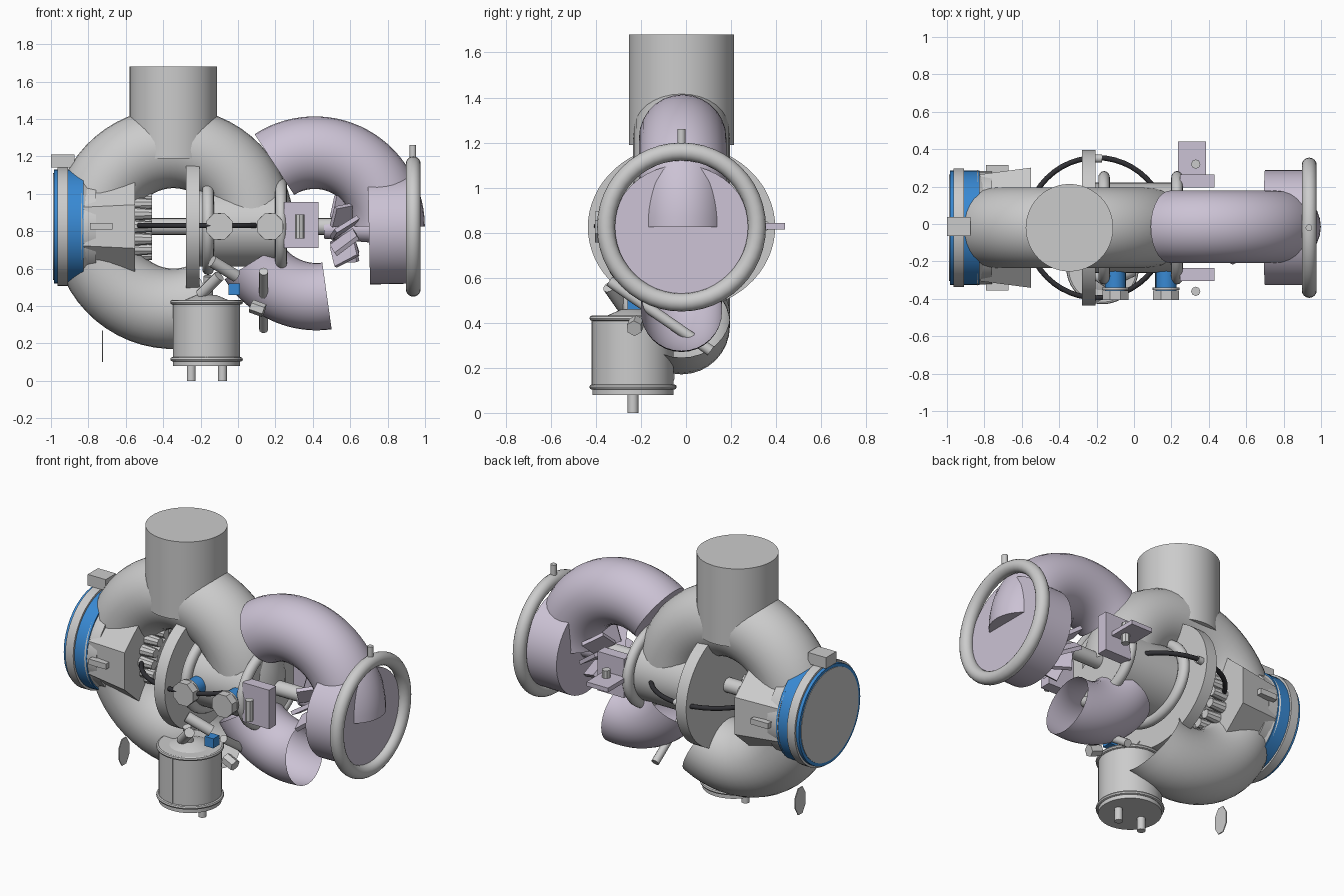
import bpy, bmesh, math
from mathutils import Vector, Matrix

if "Cube" in bpy.data.objects:
    bpy.data.objects.remove(bpy.data.objects["Cube"])

CY, CZ = -0.02, 0.825   # common axis of the machine


def material(name, rgb):
    m = bpy.data.materials.new(name)
    m.diffuse_color = (*rgb, 1)
    m.use_nodes = True
    m.node_tree.nodes["Principled BSDF"].inputs["Base Color"].default_value = m.diffuse_color
    return m


MAUVE = material("mauve", (0.60, 0.54, 0.66))
BLUE = material("blue", (0.04, 0.25, 0.65))
DARK = material("dark", (0.03, 0.03, 0.035))


def finish(name, bm, mat=None, smooth=True):
    bmesh.ops.recalc_face_normals(bm, faces=bm.faces)
    me = bpy.data.meshes.new(name)
    bm.to_mesh(me)
    bm.free()
    ob = bpy.data.objects.new(name, me)
    bpy.context.collection.objects.link(ob)
    if mat:
        me.materials.append(mat)
    if smooth:
        bpy.ops.object.select_all(action='DESELECT')
        ob.select_set(True)
        bpy.context.view_layer.objects.active = ob
        bpy.ops.object.shade_smooth_by_angle(angle=math.radians(35))
    return ob


def cyl(name, a, b, r1, r2=None, mat=None, n=48, stretch=1.0, turn=0.0):
    """Cylinder or cone from a to b; stretch widens it along y about its axis."""
    a, b = Vector(a), Vector(b)
    d = b - a
    bm = bmesh.new()
    rot = d.to_track_quat('Z', 'Y').to_matrix().to_4x4()
    m = Matrix.Translation((a + b) / 2) @ Matrix.Diagonal((1, stretch, 1, 1)) @ rot @ Matrix.Rotation(turn, 4, 'Z')
    bmesh.ops.create_cone(bm, cap_ends=True, segments=n, radius1=r1,
                          radius2=r1 if r2 is None else r2, depth=d.length, matrix=m)
    return finish(name, bm, mat)


def box(name, lo, hi, mat=None, rot=None):
    lo, hi = Vector(lo), Vector(hi)
    bm = bmesh.new()
    m = Matrix.Translation((lo + hi) / 2) @ Matrix.Diagonal((*(hi - lo), 1))
    bmesh.ops.create_cube(bm, size=1, matrix=(rot @ m) if rot else m)
    return finish(name, bm, mat, False)


def bend(name, c, R, r, a0, a1, mat=None, axis='Y', stretch=1.0, cap=False, steps=48, n=32):
    """Pipe bend or full ring. Angles run from x towards z; axis picks the plane."""
    bm = bmesh.new()
    start = Matrix.Rotation(-math.radians(a0), 4, 'Y') @ Matrix.Translation((R, 0, 0))
    bmesh.ops.create_circle(bm, segments=n, radius=r, cap_ends=cap, matrix=start)
    bmesh.ops.spin(bm, geom=bm.verts[:] + bm.edges[:] + bm.faces[:], cent=(0, 0, 0),
                   axis=(0, -1, 0), angle=math.radians(a1 - a0), steps=steps)
    bmesh.ops.remove_doubles(bm, verts=bm.verts, dist=1e-4)
    turn = {'Y': Matrix(), 'X': Matrix.Rotation(math.pi / 2, 4, 'Z'),
            'Z': Matrix.Rotation(math.pi / 2, 4, 'X')}[axis]
    bm.transform(Matrix.Translation(c) @ Matrix.Diagonal((1, stretch, 1, 1)) @ turn)
    return finish(name, bm, mat)


def ring_x(name, x, R, r, mat=None, stretch=1.0):
    return bend(name, (x, CY, CZ), R, r, 0, 360, mat, 'X', stretch, n=16)


def drum(name, x0, x1, r1, r2=None, mat=None, n=48, stretch=1.0, turn=0.0):
    return cyl(name, (x0, CY, CZ), (x1, CY, CZ), r1, r2, mat, n, stretch, turn)


# Main pipes
bend("main_ring_pipe", (-0.345, CY, 0.815), 0.43, 0.215, 0, 298)
cyl("top_stack", (-0.345, CY, 1.19), (-0.345, CY, 1.68), 0.234)
bend("upper_elbow", (0.41, CY + 0.005, 0.825), 0.395, 0.194, 0, 123, MAUVE, cap=True, n=28, steps=28)
bend("lower_elbow", (0.42, CY, 0.85), 0.40, 0.18, 212, 278, MAUVE, n=32, steps=20)

# Left intake: flared collar, blue band, rim and block
drum("intake_collar", -0.55, -0.83, 0.305, 0.27, n=8, stretch=1.14, turn=math.pi / 8)
drum("intake_collar_step", -0.84, -0.76, 0.275, n=32, stretch=1.1)
drum("intake_blue_band", -0.985, -0.825, 0.305, mat=BLUE)
drum("intake_face", -0.988, -0.95, 0.285)
drum("intake_rim", -0.965, -0.91, 0.318)
drum("intake_back_rim", -0.84, -0.80, 0.30, 0.28, stretch=1.03)
box("intake_top_block", (-1.0, -0.065, 1.14), (-0.875, 0.037, 1.21))
for i, s in enumerate((-1, 1)):
    y = CY + s * 0.315
    box(f"collar_handle_{i}", (-0.79, y - 0.02, 0.81), (-0.67, y + 0.02, 0.845))

# Intake rotor with lobes around its hub
drum("rotor_hub", -0.56, -0.46, 0.13, n=24)
for i in range(14):
    a = i * math.tau / 14
    y, z = CY + 0.155 * math.cos(a), CZ + 0.155 * math.sin(a)
    cyl(f"rotor_lobe_{i}", (-0.56, y, z), (-0.46, y, z), 0.036, 0.028, n=10)

# Middle flange, core body and rings
drum("middle_flange", -0.278, -0.205, 0.368, n=64, stretch=1.13)
drum("core_body", -0.205, 0.25, 0.215, n=48, stretch=1.12)
drum("drive_shaft", -0.9, 0.75, 0.045, n=16)
for i, x in enumerate((-0.16, 0.23)):
    ring_x(f"core_ring_{i}", x, 0.228, 0.031, stretch=1.17)
bend("dark_hose", (-0.2, CY, 0.83), 0.375, 0.014, 0, 360, DARK, 'Z', n=12)
for i, (y, z) in enumerate(((0.35, 0.83), (0.02, 1.13))):
    cyl(f"flange_pin_{i}", (-0.22, y, z), (-0.17, y, z), 0.022, n=12)

# Two front valve caps with blue necks
for i, x in enumerate((-0.1, 0.172)):
    cyl(f"valve_neck_{i}", (x, -0.2, 0.825), (x, -0.36, 0.825), 0.056, mat=BLUE, n=24)
    cyl(f"valve_cap_{i}", (x, -0.355, 0.825), (x, -0.405, 0.825), 0.075, n=8, turn=math.pi / 8)
    cyl(f"valve_collar_{i}", (x, -0.34, 0.825), (x, -0.352, 0.825), 0.072, n=24)

# Right outlet: drum, hand wheel and stem
cyl("outlet_drum", (0.70, CY, 0.805), (0.925, CY, 0.81), 0.29, mat=MAUVE, stretch=1.06)
ring_x("outlet_wheel", 0.937, 0.335, 0.04)
cyl("outlet_stem", (0.935, CY, 1.18), (0.935, CY, 1.26), 0.018, n=12)

# Outlet fan blades
for i in range(9):
    a = i * math.tau / 9
    rot = (Matrix.Translation((0.57, CY, 0.80)) @ Matrix.Rotation(a, 4, 'X')
           @ Matrix.Translation((0, 0, 0.115)) @ Matrix.Rotation(0.6, 4, 'Z') @ Matrix.Rotation(0.25, 4, 'Y'))
    box(f"fan_blade_{i}", (-0.075, -0.012, -0.06), (0.075, 0.012, 0.06), MAUVE, rot)
cyl("fan_hub", (0.46, CY, 0.81), (0.70, CY, 0.81), 0.05, 0.07, MAUVE, n=16)

# Side boxes with posts, and the rear shelf
for i, s in enumerate((-1, 1)):
    y = CY + s * 0.25
    box(f"side_box_{i}", (0.245, y - 0.035, 0.71), (0.43, y + 0.035, 0.955), MAUVE)
    y = CY + s * 0.34
    cyl(f"side_post_{i}", (0.33, y, 0.76), (0.33, y, 0.89), 0.025, n=8)
box("rear_shelf", (0.235, 0.2, 0.815), (0.385, 0.44, 0.842), MAUVE)

# Canister below, with bands, cap and feet
KX, KY = -0.168, -0.235
cyl("canister", (KX, KY, 0.08), (KX, KY, 0.43), 0.18)
cyl("canister_dome", (KX, KY, 0.43), (KX, KY, 0.46), 0.12, 0.05, n=24)
for i, z in enumerate((0.115, 0.42)):
    bend(f"canister_band_{i}", (KX, KY, z), 0.182, 0.012, 0, 360, None, 'Z', n=8)
for i, x in enumerate((-0.25, -0.083)):
    cyl(f"canister_foot_{i}", (x, KY, 0), (x, KY, 0.1), 0.024, n=16)
box("canister_seam", (KX - 0.006, KY - 0.184, 0.12), (KX + 0.006, KY - 0.17, 0.41))

# Small pipes between canister and core, and the tie rod
cyl("link_pipe_low", (-0.2, -0.27, 0.46), (-0.1, -0.34, 0.56), 0.03, n=16)
cyl("link_pipe_high", (-0.14, -0.31, 0.64), (-0.01, -0.25, 0.56), 0.033, n=16)
cyl("link_pipe_upright", (-0.16, -0.25, 0.44), (-0.16, -0.28, 0.56), 0.025, n=12)
box("blue_link", (-0.05, -0.26, 0.46), (0.01, -0.2, 0.52), BLUE)
cyl("tie_rod", (0.137, -0.34, 0.585), (0.137, 0.11, 0.275), 0.024, n=12)
cyl("tie_rod_nut", (0.07, -0.22, 0.40), (0.14, -0.23, 0.375), 0.036, n=6)

# Loose thin plate under the left side
cyl("hanging_plate", (-0.727, -0.1, 0.185), (-0.721, -0.1, 0.185), 0.09, n=8, stretch=0.6, turn=math.pi / 8)
